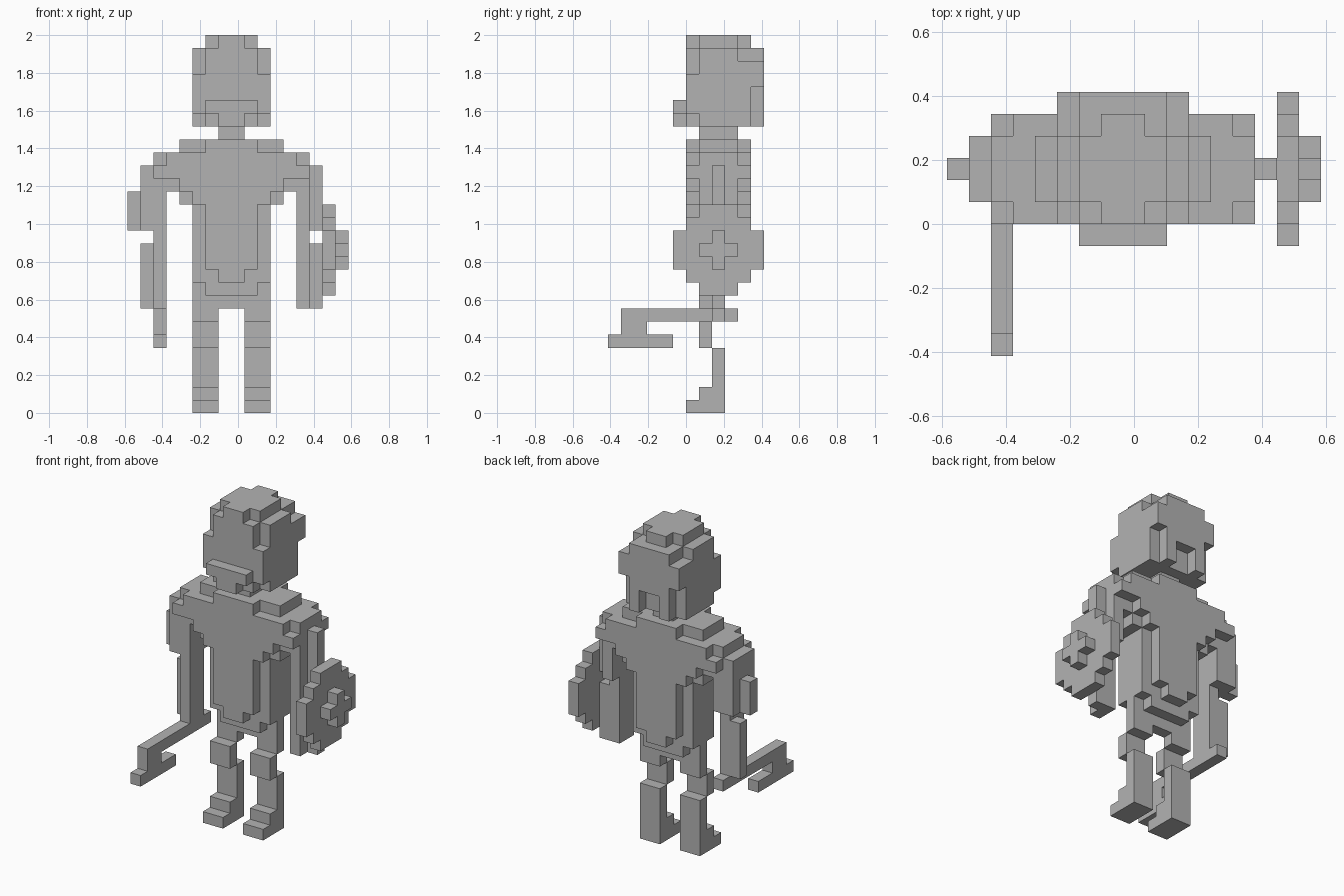
import bpy
import bmesh
import math
from mathutils import Vector

cube = bpy.data.objects.get("Cube")
if cube:
    bpy.data.objects.remove(cube, do_unlink=True)

UNIT = 2 / 29                      # edge length of one block
SHIFT = Vector((-0.5, 0, 0))       # the body axis sits half a block off centre
SIDES = [Vector(d) for d in ((1, 0, 0), (-1, 0, 0), (0, 1, 0), (0, -1, 0), (0, 0, 1), (0, 0, -1))]

grey = bpy.data.materials.new("plain_grey")
grey.use_nodes = True
colour = (0.45, 0.45, 0.45, 1)
grey.diffuse_color = colour
grey.node_tree.nodes["Principled BSDF"].inputs["Base Color"].default_value = colour


def box(x, y, z):
    """All blocks inside the three half-open ranges."""
    return {(i, j, k) for i in range(*x) for j in range(*y) for k in range(*z)}


def slab(half, y, z):
    """A box that is symmetric about the body axis."""
    return box((-half, half), y, z)


def mirrored(blocks):
    return {(-1 - i, j, k) for i, j, k in blocks}


def part(name, *pieces, cut=()):
    """Join blocks into one mesh that has only its outer faces."""
    blocks = set().union(*pieces) - set(cut)
    bm = bmesh.new()
    for block in blocks:
        centre = Vector(block) + Vector((0.5, 0.5, 0.5))
        for d in SIDES:
            if tuple(int(c) for c in Vector(block) + d) in blocks:
                continue
            u = Vector((d.y, d.z, d.x)) / 2
            v = d.cross(u)
            corners = [u + v, v - u, -u - v, u - v]
            bm.faces.new([bm.verts.new((centre + d / 2 + c + SHIFT) * UNIT) for c in corners])
    bmesh.ops.remove_doubles(bm, verts=bm.verts, dist=UNIT / 100)
    bmesh.ops.dissolve_limit(bm, angle_limit=math.radians(1), verts=bm.verts, edges=bm.edges)
    mesh = bpy.data.meshes.new(name)
    bm.to_mesh(mesh)
    bm.free()
    mesh.materials.append(grey)
    obj = bpy.data.objects.new(name, mesh)
    bpy.context.collection.objects.link(obj)
    return obj


FULL, MID, THIN = (0, 5), (1, 4), (2, 3)   # depth ranges

# Legs with stepped feet and a forward knee
leg = box((1, 3), (0, 3), (0, 1)) | box((1, 3), (1, 3), (1, 2)) | box((1, 3), THIN, (2, 5))
leg |= box((1, 3), (1, 2), (5, 7)) | box((1, 3), THIN, (7, 8))
part("left_leg", leg)
part("right_leg", mirrored(leg))
part("hips", slab(3, THIN, (8, 10)))

# Torso: a deep core and a wider, thinner middle layer
part("torso",
     slab(6, FULL, (18, 19)), slab(5, FULL, (18, 20)), slab(4, FULL, (17, 18)),
     slab(3, FULL, (16, 17)), slab(2, FULL, (11, 16)), slab(1, FULL, (10, 11)),
     slab(6, MID, (18, 20)), slab(5, MID, (17, 18)), slab(4, MID, (16, 17)),
     slab(3, MID, (10, 16)), slab(2, MID, (9, 10)),
     slab(4, MID, (20, 21)), slab(2, FULL, (20, 21)))
part("neck", slab(1, MID, (21, 22)))

# Head with trimmed corners, layered hair and a chin
corner = box((2, 3), (0, 1), (26, 28)) | box((2, 3), (0, 1), (22, 23))
corner |= box((2, 3), (4, 5), (27, 28))
part("head",
     slab(3, FULL, (22, 28)), slab(2, MID, (28, 29)), slab(1, FULL, (28, 29)),
     slab(3, (5, 6), (25, 27)), slab(2, (5, 6), (22, 28)),
     cut=corner | mirrored(corner) | slab(1, (5, 6), (22, 24)))
part("chin", slab(2, (-1, 0), (23, 24)), slab(1, (-1, 0), (22, 23)))

# Arms
forearm = box((5, 6), (1, 3), (8, 14)) | box((6, 7), THIN, (8, 13))
upper_arm = box((5, 6), MID, (14, 18))
part("left_arm", forearm, upper_arm, box((6, 7), THIN, (14, 19)))
part("right_arm", mirrored(forearm), mirrored(upper_arm),
     box((-7, -6), MID, (14, 19)), box((-8, -7), THIN, (14, 17)))

# Hooked tool held in the right hand
part("hand_tool",
     box((-6, -5), (-5, 4), (7, 8)), box((-6, -5), (-5, -3), (6, 7)),
     box((-6, -5), (-6, -1), (5, 6)))

# Round shield with a cross-shaped boss
part("shield",
     box((7, 8), (-1, 6), (11, 14)), box((7, 8), FULL, (10, 15)), box((7, 8), MID, (9, 16)))
part("shield_boss", box((8, 9), MID, (12, 13)), box((8, 9), THIN, (11, 14)))
